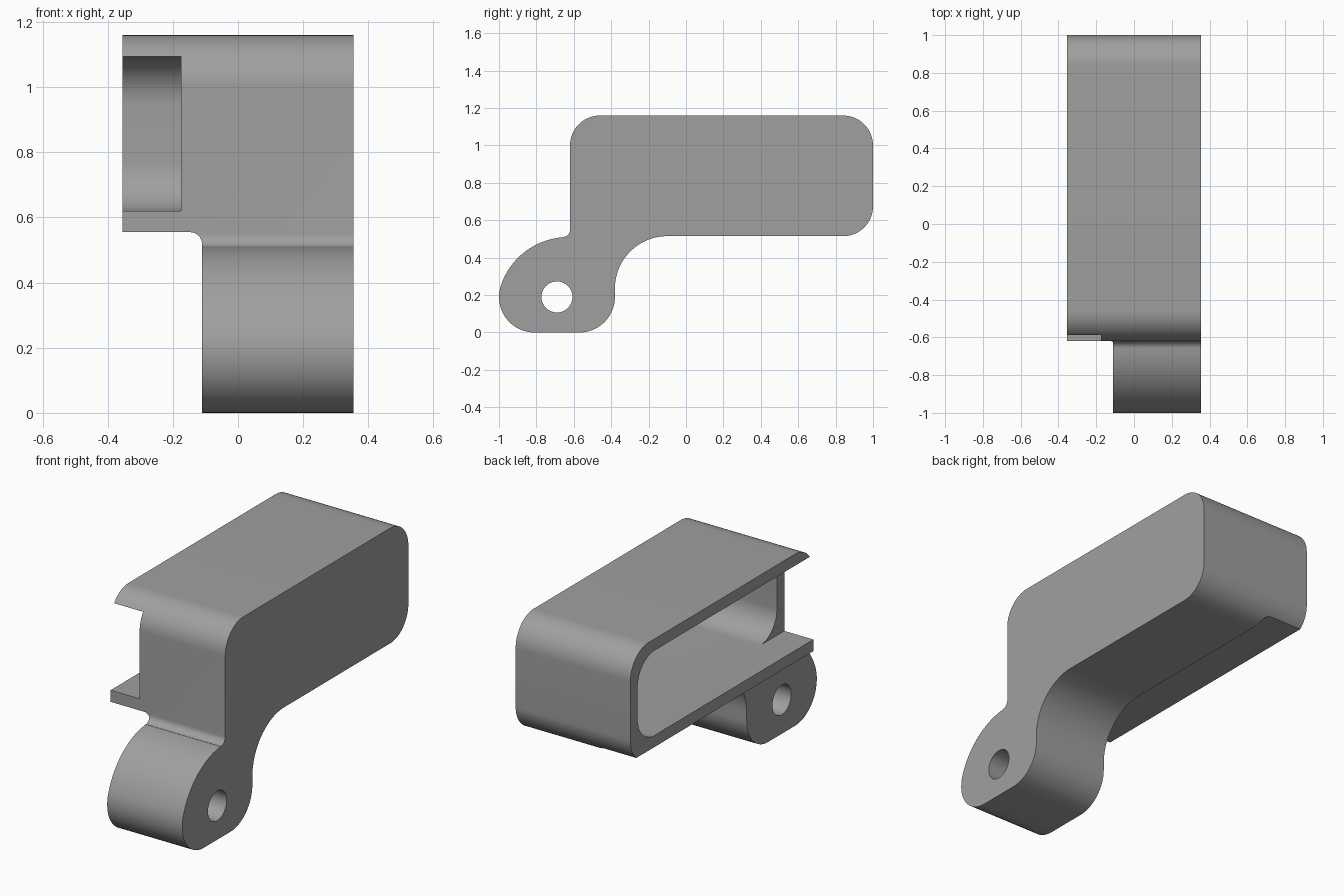
import bpy, bmesh, math

if "Cube" in bpy.data.objects:
    bpy.data.objects.remove(bpy.data.objects["Cube"])

HALF = 0.355      # half width in x


def arc(cy, cz, r, a0, a1, n=16):
    """Points of an arc, angles in degrees."""
    return [(cy + r * math.cos(math.radians(a0 + (a1 - a0) * i / n)),
             cz + r * math.sin(math.radians(a0 + (a1 - a0) * i / n))) for i in range(n + 1)]


def rounded(y0, y1, z0, z1, r):
    return (arc(y1 - r, z0 + r, r, 270, 360) + arc(y1 - r, z1 - r, r, 0, 90)
            + arc(y0 + r, z1 - r, r, 90, 180) + arc(y0 + r, z0 + r, r, 180, 270))


def prism(name, profile, a, b, axis='X'):
    """Extrude a closed profile along x (y,z points) or along y (x,z points)."""
    place = (lambda p, t: (t, p[0], p[1])) if axis == 'X' else (lambda p, t: (p[0], t, p[1]))
    bm = bmesh.new()
    lo = [bm.verts.new(place(p, a)) for p in profile]
    hi = [bm.verts.new(place(p, b)) for p in profile]
    bm.faces.new(lo)
    bm.faces.new(hi)
    n = len(profile)
    for i in range(n):
        j = (i + 1) % n
        bm.faces.new((lo[i], lo[j], hi[j], hi[i]))
    bmesh.ops.recalc_face_normals(bm, faces=bm.faces)
    me = bpy.data.meshes.new(name)
    bm.to_mesh(me)
    bm.free()
    ob = bpy.data.objects.new(name, me)
    bpy.context.collection.objects.link(ob)
    return ob


# Side outline: box with a hinge lug hanging from its front
outline = (arc(-0.57, 0.19, 0.19, 270, 360)          # lug, rear lower corner
           + arc(-0.10, 0.235, 0.28, 180, 90, 24)    # sweep under the box
           + arc(0.84, 0.675, 0.16, 270, 360)
           + arc(0.84, 1.00, 0.16, 0, 90)
           + arc(-0.46, 1.00, 0.16, 90, 180)
           + arc(-0.66, 0.55, 0.04, 0, -90, 8)       # small fillet above the lug
           + arc(-0.63, 0.13, 0.38, 94.5, 161.6, 20)
           + arc(-0.81, 0.19, 0.19, 161.6, 270)[1:])
body = prism("housing", outline, -HALF, HALF)

cutters = [
    # step beside the lug, running under the whole box
    prism("step_cutter", [(-0.6, -0.2), (-0.11, -0.2)]
          + arc(-0.148, 0.517, 0.038, 0, 90, 8) + [(-0.6, 0.555)], -1.2, 1.2, 'Y'),
    # deep pocket open to the left
    prism("pocket_cutter", rounded(-0.555, 0.935, 0.62, 1.095, 0.15), -0.6, 0.29),
    # opening through the front wall
    prism("opening_cutter", [(-0.8, 0.62), (-0.3, 0.62), (-0.3, 1.095), (-0.8, 1.095)],
          -0.6, -0.175),
    # hinge pin hole
    prism("pin_hole_cutter", arc(-0.69, 0.19, 0.083, 0, 360, 40)[:-1], -0.6, 0.6),
]

bpy.context.view_layer.objects.active = body
body.select_set(True)
for c in cutters:
    m = body.modifiers.new(c.name, 'BOOLEAN')
    m.operation = 'DIFFERENCE'
    m.solver = 'EXACT'
    m.object = c
    bpy.ops.object.modifier_apply(modifier=m.name)
for c in cutters:
    bpy.data.objects.remove(c)

grey = bpy.data.materials.new("grey")
grey.diffuse_color = (0.35, 0.35, 0.35, 1)
grey.use_nodes = True
grey.node_tree.nodes["Principled BSDF"].inputs["Base Color"].default_value = grey.diffuse_color
body.data.materials.clear()
body.data.materials.append(grey)
for p in body.data.polygons:
    p.material_index = 0

bpy.ops.object.select_all(action='DESELECT')
body.select_set(True)
bpy.ops.object.shade_smooth_by_angle(angle=math.radians(30))
